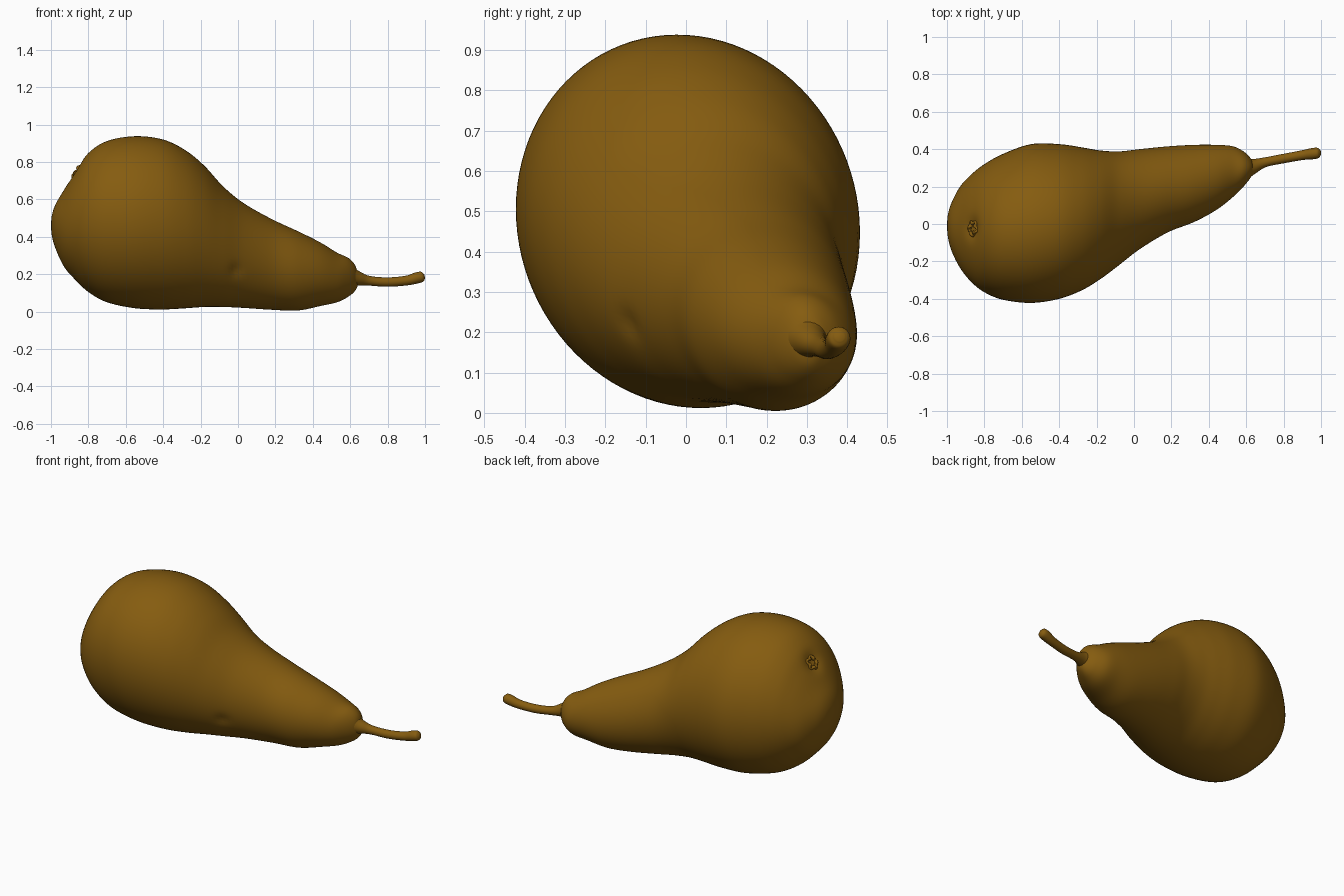
import bpy, bmesh, math
from mathutils import Vector

if "Cube" in bpy.data.objects:
    bpy.data.objects.remove(bpy.data.objects["Cube"])

skin = bpy.data.materials.new("golden brown")
skin.diffuse_color = (0.235, 0.107, 0.005, 1)
skin.use_nodes = True
skin.node_tree.nodes["Principled BSDF"].inputs["Base Color"].default_value = skin.diffuse_color

def spline(rows, steps):
    """Catmull-Rom through rows of numbers."""
    rows = [Vector(r) for r in rows]
    pts = [rows[0] * 2 - rows[1]] + rows + [rows[-1] * 2 - rows[-2]]
    out = []
    for i in range(1, len(pts) - 2):
        a, b, c, d = pts[i - 1:i + 3]
        for k in range(steps):
            t = k / steps
            out.append(0.5 * (b * 2 + (c - a) * t + (a * 2 - b * 5 + c * 4 - d) * t * t
                              + (b * 3 - a - c * 3 + d) * t ** 3))
    return out + [rows[-1]]

def loft(bm, rings):
    """Skin a list of closed rings and fill both ends."""
    vs = [[bm.verts.new(p) for p in r] for r in rings]
    n = len(vs[0])
    for a, b in zip(vs, vs[1:]):
        for i in range(n):
            j = (i + 1) % n
            bm.faces.new((a[i], a[j], b[j], b[i]))
    bm.faces.new(vs[0][::-1])
    bm.faces.new(vs[-1])

def finish(bm, name):
    bmesh.ops.remove_doubles(bm, verts=bm.verts, dist=0.00005)
    bmesh.ops.recalc_face_normals(bm, faces=bm.faces)
    me = bpy.data.meshes.new(name)
    bm.to_mesh(me)
    bm.free()
    me.materials.append(skin)
    for p in me.polygons:
        p.use_smooth = True
    ob = bpy.data.objects.new(name, me)
    bpy.context.collection.objects.link(ob)
    return ob

# Fruit body: x, top z, bottom z, back y, front y
sections = [
    (-1.0, .46, .46, -.01, -.01), (-.995, .515, .405, .05, -.07), (-.975, .575, .335, .115, -.145),
    (-.93, .652, .24, .20, -.235), (-.87, .755, .17, .265, -.31), (-.80, .848, .105, .32, -.365),
    (-.70, .912, .05, .375, -.405), (-.55, .938, .018, .427, -.422), (-.40, .92, .012, .427, -.40),
    (-.28, .862, .018, .41, -.355), (-.18, .78, .025, .393, -.295), (-.08, .67, .025, .388, -.22),
    (.03, .58, .02, .40, -.135), (.18, .495, .01, .415, -.045), (.32, .43, .006, .423, .01),
    (.44, .37, .03, .423, .075), (.53, .315, .05, .415, .145), (.59, .287, .08, .385, .205),
    (.625, .25, .11, .35, .25), (.64, .20, .14, .325, .28), (.643, .175, .175, .303, .303)]
N = 96
rings = []
for x, zt, zb, yt, yb in spline(sections, 6):
    ring = []
    for i in range(N):
        t = 2 * math.pi * i / N
        ring.append((x, (yt + yb) / 2 + (yt - yb) / 2 * math.cos(t),
                     (zt + zb) / 2 + (zt - zb) / 2 * math.sin(t - .06)))
    rings.append(ring)
bm = bmesh.new()
loft(bm, rings)
bmesh.ops.remove_doubles(bm, verts=bm.verts, dist=0.0003)
bmesh.ops.recalc_face_normals(bm, faces=bm.faces)
bm.normal_update()

def dent(target, radius, depth):
    """Press a soft hollow into the skin; returns its place and direction."""
    v = min(bm.verts, key=lambda q: (q.co - Vector(target)).length)
    c, n = v.co.copy(), v.normal.copy()
    for q in bm.verts:
        q.co -= n * depth * math.exp(-((q.co - c).length / radius) ** 2)
    return c - n * depth, n

eye, out = dent((-.87, -.03, .75), .055, .022)
dent((-.01, -.14, .22), .035, .010)
finish(bm, "pear_body")

# Dried blossom end: a ragged little ring in the hollow
u = out.cross(Vector((0, 1, 0))).normalized()
w = out.cross(u)
bm = bmesh.new()
rings = []
M = 40
for i in range(M + 1):
    a = 2 * math.pi * i / M
    d = u * math.cos(a) + w * math.sin(a)
    R = .033 + .006 * math.sin(5 * a)
    lift = .009 + .006 * math.cos(5 * a + 1)
    rings.append([eye + d * (R + .010 * math.cos(b)) + out * (lift + .012 * math.sin(b))
                  for b in (2 * math.pi * k / 10 for k in range(10))])
vs = [[bm.verts.new(p) for p in r] for r in rings[:-1]]
for i in range(M):
    for k in range(10):
        a, b = vs[i], vs[(i + 1) % M]
        bm.faces.new((a[k], a[(k + 1) % 10], b[(k + 1) % 10], b[k]))
finish(bm, "blossom_end")

# Stem: x, y, z, radius
path = spline([(.60, .30, .185, .06), (.64, .31, .177, .040), (.70, .33, .165, .026),
               (.80, .35, .158, .025), (.90, .368, .166, .026), (.955, .376, .18, .030),
               (.985, .38, .187, .027), (.997, .381, .190, .012)], 5)
rings = []
for i, p in enumerate(path):
    a, b = path[max(i - 1, 0)], path[min(i + 1, len(path) - 1)]
    d = Vector(b[:3]) - Vector(a[:3])
    side = d.cross(Vector((0, 0, 1))).normalized()
    up = side.cross(d).normalized()
    rings.append([Vector(p[:3]) + (side * math.cos(t) + up * math.sin(t)) * p[3]
                  for t in (2 * math.pi * k / 24 for k in range(24))])
bm = bmesh.new()
loft(bm, rings)
finish(bm, "stem")
